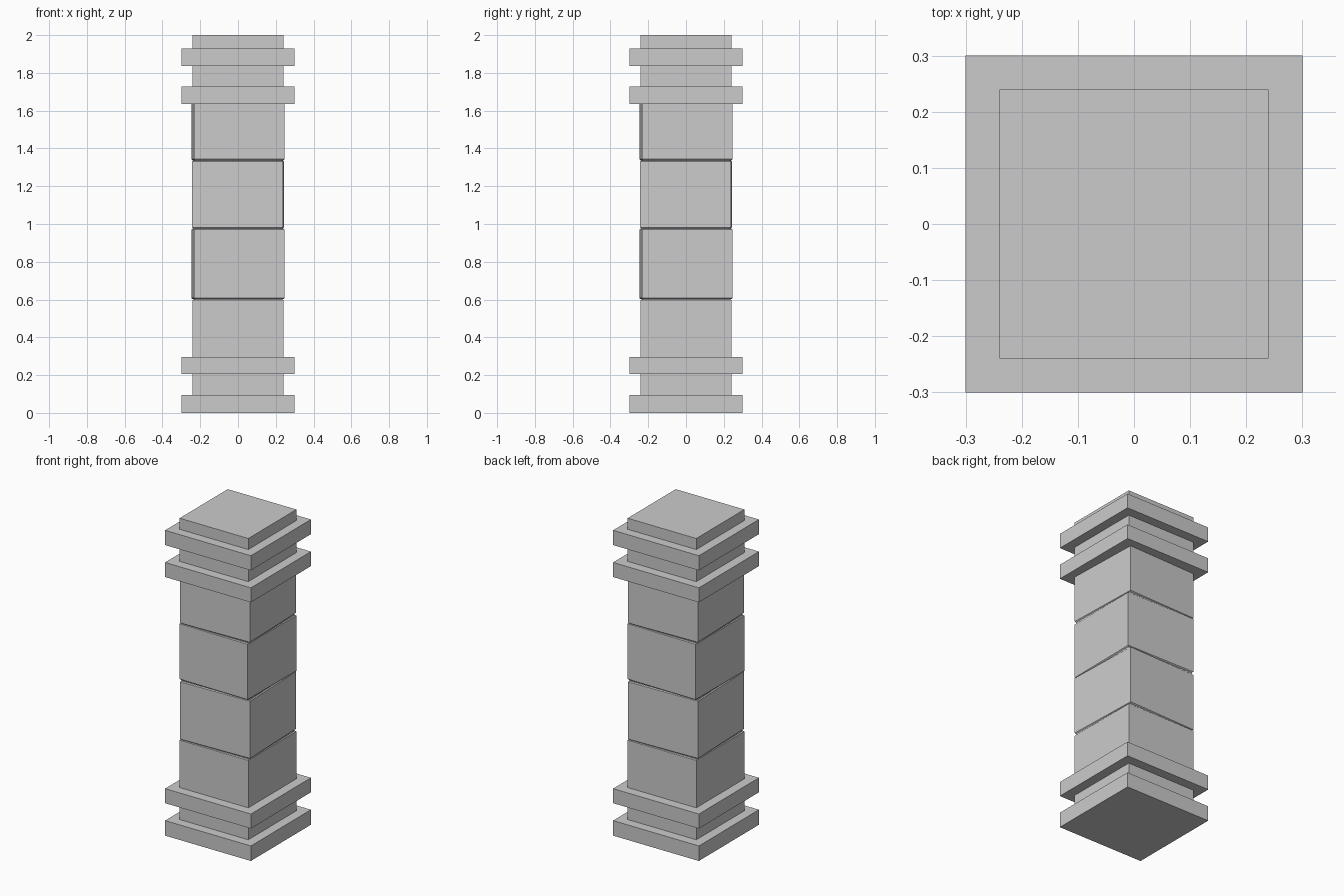
import bpy, bmesh, math

if "Cube" in bpy.data.objects:
    bpy.data.objects.remove(bpy.data.objects["Cube"])


def loft(name, rings):
    """Closed square column from rings of (height, half width, turn in degrees)."""
    bm = bmesh.new()
    loops = []
    for z, h, turn in rings:
        loop = []
        for i in range(4):
            a = math.radians(turn + 45 + 90 * i)
            r = h * math.sqrt(2)
            loop.append(bm.verts.new((r * math.cos(a), r * math.sin(a), z)))
        loops.append(loop)
    for lo, hi in zip(loops, loops[1:]):
        for i in range(4):
            j = (i + 1) % 4
            bm.faces.new((lo[i], lo[j], hi[j], hi[i]))
    bm.faces.new(loops[0][::-1])
    bm.faces.new(loops[-1])
    mesh = bpy.data.meshes.new(name)
    bm.to_mesh(mesh)
    bm.free()
    obj = bpy.data.objects.new(name, mesh)
    bpy.context.collection.objects.link(obj)
    return obj


CORE, BAND = 0.24, 0.30

# Stepped base and stepped capital, each one continuous profile
def stepped(name, levels):
    rings = []
    for z0, z1, h in levels:
        rings += [(z0, h, 0), (z1, h, 0)]
    return loft(name, rings)


stepped("base", [(0, 0.095, BAND), (0.095, 0.205, CORE), (0.205, 0.297, BAND)])
stepped("capital", [(1.635, 1.727, BAND), (1.727, 1.837, CORE),
                    (1.837, 1.93, BAND), (1.93, 2.0, CORE)])

# Shaft of slightly turned blocks separated by fine chamfered seams
blocks = [(0.297, 0.603, 0), (0.603, 0.976, 1.8),
          (0.976, 1.337, -0.6), (1.337, 1.635, 1.7)]
c = 0.006
shaft = []
for k, (z0, z1, turn) in enumerate(blocks):
    if k > 0:
        shaft += [(z0, CORE - c, turn), (z0 + c, CORE, turn)]
    else:
        shaft.append((z0, CORE, turn))
    if k < len(blocks) - 1:
        shaft += [(z1 - c, CORE, turn), (z1 - 0.001, CORE - c, turn)]
    else:
        shaft.append((z1, CORE, turn))
loft("shaft", shaft)
